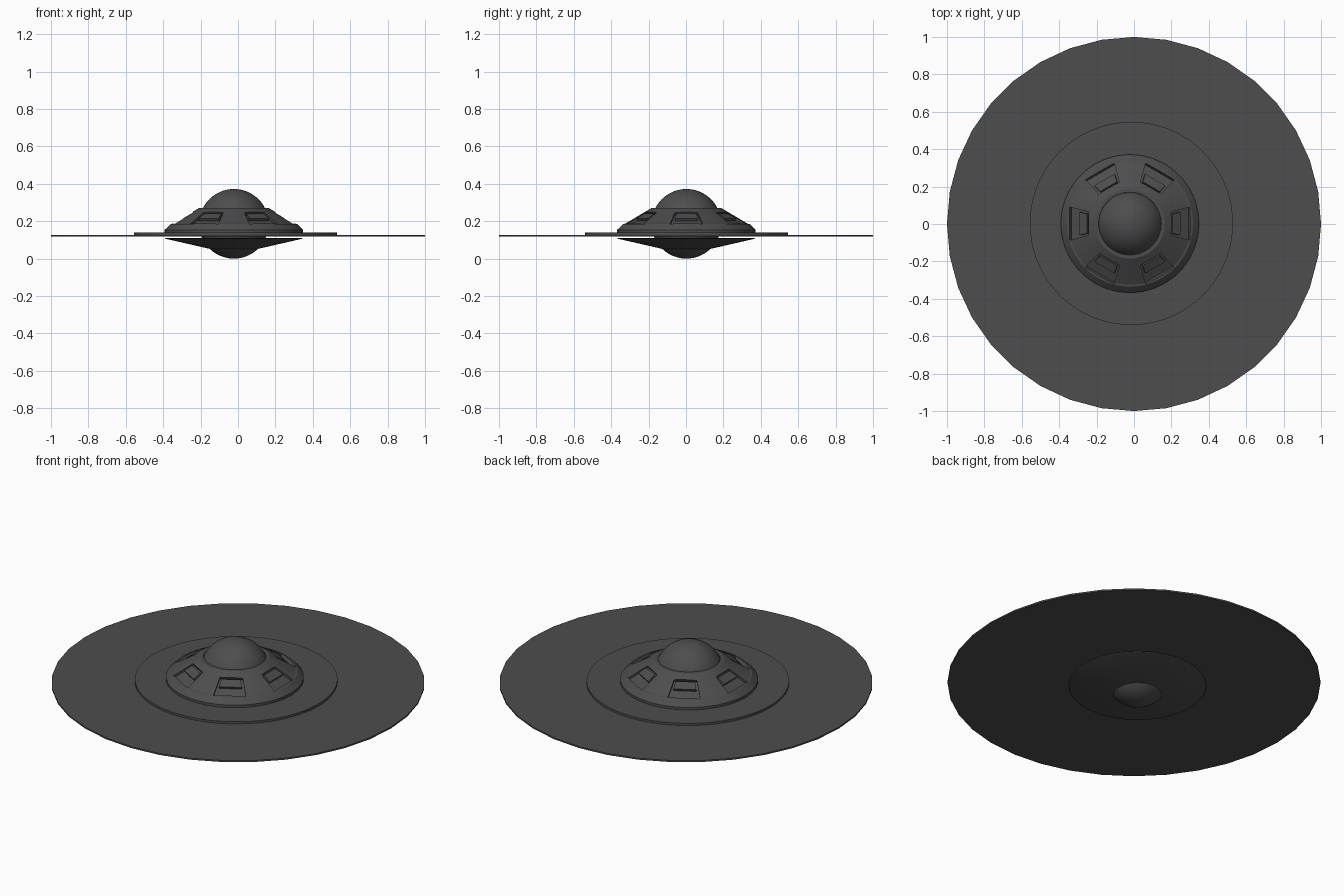
import bpy, bmesh
from math import sin, cos, pi, radians
from mathutils import Vector

if "Cube" in bpy.data.objects:
    bpy.data.objects.remove(bpy.data.objects["Cube"])

CX, CY = -0.022, 0.002

# Dark grey paint shared by every part
PAINT = bpy.data.materials.new("dark_grey")
PAINT.diffuse_color = (0.075, 0.075, 0.075, 1)
PAINT.use_nodes = True
PAINT.node_tree.nodes["Principled BSDF"].inputs["Base Color"].default_value = PAINT.diffuse_color


def make(name, bm, smooth=None):
    bmesh.ops.remove_doubles(bm, verts=bm.verts, dist=1e-5)
    bmesh.ops.recalc_face_normals(bm, faces=bm.faces)
    me = bpy.data.meshes.new(name)
    bm.to_mesh(me)
    bm.free()
    me.materials.append(PAINT)
    ob = bpy.data.objects.new(name, me)
    bpy.context.collection.objects.link(ob)
    if smooth:
        bpy.ops.object.select_all(action='DESELECT')
        ob.select_set(True)
        bpy.context.view_layer.objects.active = ob
        bpy.ops.object.shade_smooth_by_angle(angle=radians(smooth))
    return ob


def lathe(name, profile, n, cx=CX, cy=CY, smooth=None):
    """Closed solid of revolution from (radius, z) points, capped at both ends."""
    bm = bmesh.new()
    rings = [[bm.verts.new((cx + r * cos(2 * pi * i / n), cy + r * sin(2 * pi * i / n), z))
              for i in range(n)] for r, z in profile]
    for a, b in zip(rings, rings[1:]):
        for i in range(n):
            j = (i + 1) % n
            bm.faces.new((a[i], a[j], b[j], b[i]))
    bm.faces.new(rings[0])
    bm.faces.new(rings[-1])
    return make(name, bm, smooth)


# Slanted cabin wall: start, up-slope direction and outward normal in (radius, z)
P0, P1 = Vector((0.327, 0.187)), Vector((0.187, 0.27))
UP = (P1 - P0).normalized()
OUT = Vector((UP.y, -UP.x))


def wall_prisms(name, s0, s1, w0, w1, d0, d1):
    """Six tapered blocks lying on the slanted wall."""
    bm = bmesh.new()
    for k in range(6):
        a = k * pi / 3
        v = []
        for d in (d0, d1):
            for s, w in ((s0, -w0), (s0, w0), (s1, w1), (s1, -w1)):
                p = P0 + UP * s + OUT * d
                v.append(bm.verts.new((CX + p.x * cos(a) - w * sin(a),
                                       CY + p.x * sin(a) + w * cos(a), p.y)))
        for f in ((0, 1, 2, 3), (4, 5, 6, 7), (0, 1, 5, 4), (1, 2, 6, 5),
                  (2, 3, 7, 6), (3, 0, 4, 7)):
            bm.faces.new([v[i] for i in f])
    return make(name, bm)


# Wide rim disc and the smaller raised disc on it
lathe("rim_disc", [(1, 0.117), (1, 0.126)], 36, 0, 0)
lathe("raised_disc", [(0.543, 0.124), (0.543, 0.139)], 72, -0.014, 0.003, 30)

# Upper cabin with stepped base
hull = lathe("upper_hull", [(0.37, 0.135), (0.37, 0.154), (0.338, 0.185), (0.327, 0.187),
                            (0.187, 0.27), (0.168, 0.27), (0.155, 0.25)], 36, smooth=15)

# Window recesses cut into the cabin wall
cutter = wall_prisms("window_cutter", 0.004, 0.122, 0.088, 0.062, -0.02, 0.04)
cutter.hide_render = True
cutter.hide_set(True)
mod = hull.modifiers.new("windows", 'BOOLEAN')
mod.operation = 'DIFFERENCE'
mod.solver = 'EXACT'
mod.object = cutter

# Window panes standing in the upper half of each recess
wall_prisms("window_panes", 0.062, 0.112, 0.062, 0.052, -0.03, -0.004)

# Lower hull cone
lathe("lower_hull", [(0.368, 0.109), (0.365, 0.106), (0.12, 0.05)], 48, smooth=30)

# Central sphere, showing as top dome and belly bulge
bm = bmesh.new()
bmesh.ops.create_uvsphere(bm, u_segments=48, v_segments=32, radius=0.186)
bmesh.ops.translate(bm, verts=bm.verts, vec=(CX, CY, 0.186))
make("central_sphere", bm, 40)
